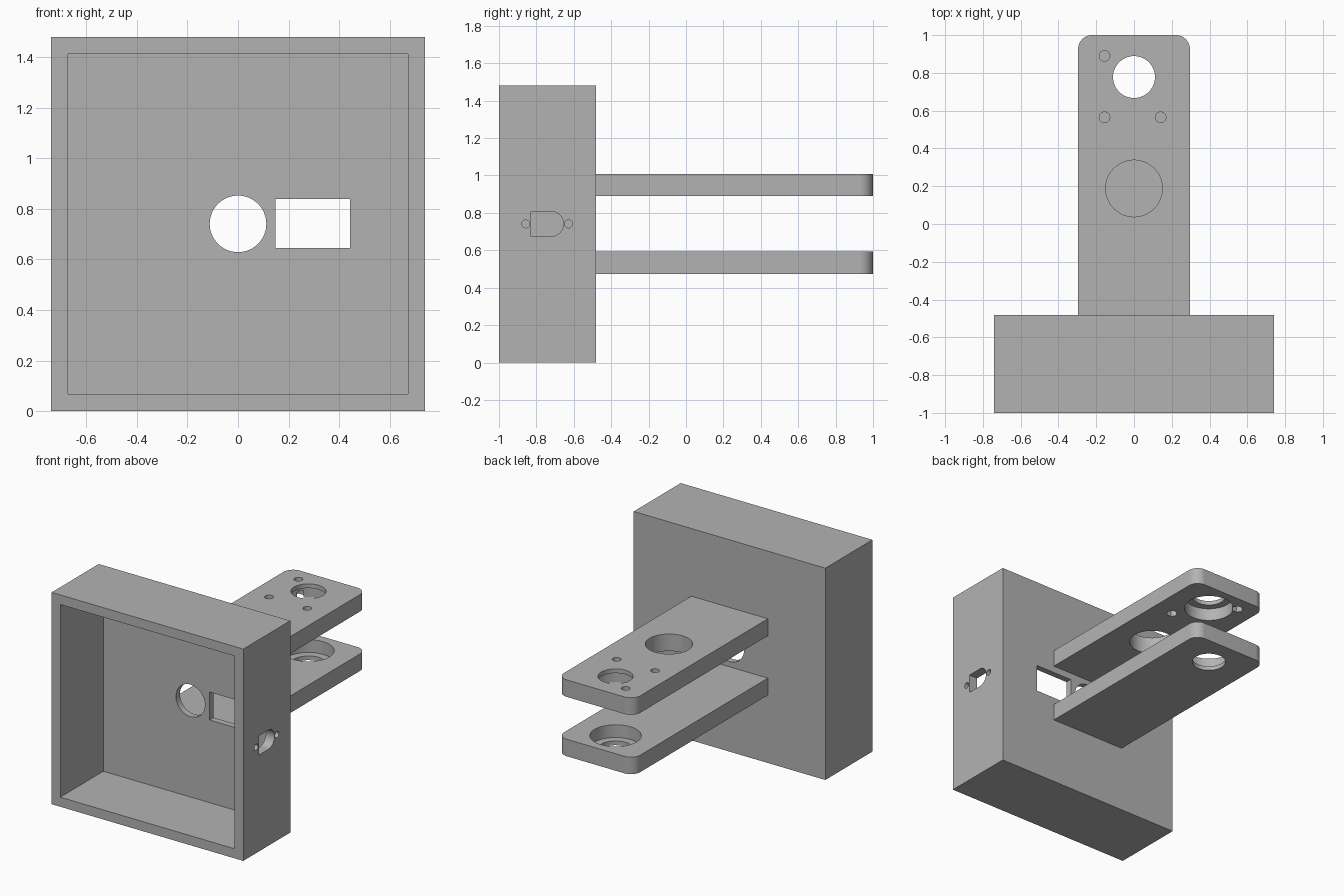
import bpy, bmesh
from math import sin, cos, pi, radians

if "Cube" in bpy.data.objects:
    bpy.data.objects.remove(bpy.data.objects["Cube"], do_unlink=True)

grey = bpy.data.materials.new("plain grey")
grey.use_nodes = True
grey.diffuse_color = (0.45, 0.45, 0.45, 1)
grey.node_tree.nodes["Principled BSDF"].inputs["Base Color"].default_value = (0.45, 0.45, 0.45, 1)

PLACE = {"x": lambda u, v, w: (w, u, v),
         "y": lambda u, v, w: (u, w, v),
         "z": lambda u, v, w: (u, v, w)}


def arc(u, v, r, start, end, steps):
    angles = [radians(start + (end - start) * i / steps) for i in range(steps + 1)]
    return [(u + r * cos(a), v + r * sin(a)) for a in angles]


def circle(u, v, r, sides=64):
    return arc(u, v, r, 0, 360, sides)[:-1]


def rect(u0, u1, v0, v1):
    return [(u0, v0), (u1, v0), (u1, v1), (u0, v1)]


def prism(name, outline, axis, low, high):
    """Extrude a flat outline along an axis."""
    bm = bmesh.new()
    bottom = [bm.verts.new(PLACE[axis](u, v, low)) for u, v in outline]
    face = bm.faces.new(bottom)
    moved = bmesh.ops.extrude_face_region(bm, geom=[face])["geom"]
    for vert in moved:
        if isinstance(vert, bmesh.types.BMVert):
            vert.co["xyz".index(axis)] = high
    bmesh.ops.recalc_face_normals(bm, faces=bm.faces)
    mesh = bpy.data.meshes.new(name)
    bm.to_mesh(mesh)
    bm.free()
    mesh.materials.append(grey)
    obj = bpy.data.objects.new(name, mesh)
    bpy.context.collection.objects.link(obj)
    return obj


def cut(obj, outline, axis, low, high):
    """Remove a prism from a part."""
    cutter = prism("cutter", outline, axis, low, high)
    mod = obj.modifiers.new("cut", "BOOLEAN")
    mod.operation, mod.solver, mod.object = "DIFFERENCE", "EXACT", cutter
    bpy.context.view_layer.objects.active = obj
    bpy.ops.object.modifier_apply(modifier=mod.name)
    bpy.data.objects.remove(cutter, do_unlink=True)


def finish(obj):
    bpy.ops.object.select_all(action="DESELECT")
    obj.select_set(True)
    bpy.context.view_layer.objects.active = obj
    bpy.ops.object.shade_smooth_by_angle(angle=radians(30))


SIZE, HALF, BACK, WALL = 1.481, 0.741, -0.481, 0.067

# Open-fronted enclosure with a thin back wall
enclosure = prism("enclosure", rect(-HALF, HALF, 0, SIZE), "y", -1, BACK)
inner = HALF - WALL
cut(enclosure, rect(-inner, inner, WALL, SIZE - WALL), "y", -1.1, BACK - 0.044)

# Round and rectangular openings in the back wall
cut(enclosure, circle(0, HALF, 0.112), "y", -0.6, -0.4)
cut(enclosure, rect(0.148, 0.444, 0.645, 0.84), "y", -0.6, -0.4)

# D-shaped socket with two screw holes in the left wall
socket = [(-0.828, HALF + 0.067), (-0.828, HALF - 0.067)] + arc(-0.722, HALF, 0.067, -90, 90, 24)
cut(enclosure, socket, "x", 0.6, 0.8)
for y in (-0.857, -0.628):
    cut(enclosure, circle(y, HALF, 0.021, 32), "x", 0.6, 0.8)
finish(enclosure)

# Two arms with rounded outer corners
ARM, R, THICK, STEP = 0.296, 0.074, 0.119, 0.089
arm_outline = ([(-ARM, BACK), (ARM, BACK)]
               + arc(ARM - R, 1 - R, R, 0, 90, 12)
               + arc(R - ARM, 1 - R, R, 90, 180, 12))
LOW, HIGH = 0.474, 0.889
lower_arm = prism("lower_arm", arm_outline, "z", LOW, LOW + THICK)
upper_arm = prism("upper_arm", arm_outline, "z", HIGH, HIGH + THICK)

# Stepped holes facing each other near the arm ends
END = 0.778
for arm, base in ((lower_arm, LOW), (upper_arm, HIGH)):
    cut(arm, circle(0, END, 0.111), "z", base - 0.1, base + 0.2)
cut(lower_arm, circle(0, END, 0.163), "z", LOW + THICK - STEP, LOW + 0.2)
cut(upper_arm, circle(0, END, 0.163), "z", HIGH - 0.1, HIGH + STEP)

# Wide hole and screw holes with hexagonal nut pockets below
cut(upper_arm, circle(0, 0.188, 0.15), "z", HIGH - 0.1, HIGH + 0.2)
for x, y in ((-0.156, 0.89), (-0.156, 0.565), (0.141, 0.565)):
    cut(upper_arm, circle(x, y, 0.028, 32), "z", HIGH - 0.1, HIGH + 0.2)
    cut(upper_arm, circle(x, y, 0.039, 6), "z", HIGH - 0.1, HIGH + 0.05)
finish(lower_arm)
finish(upper_arm)
